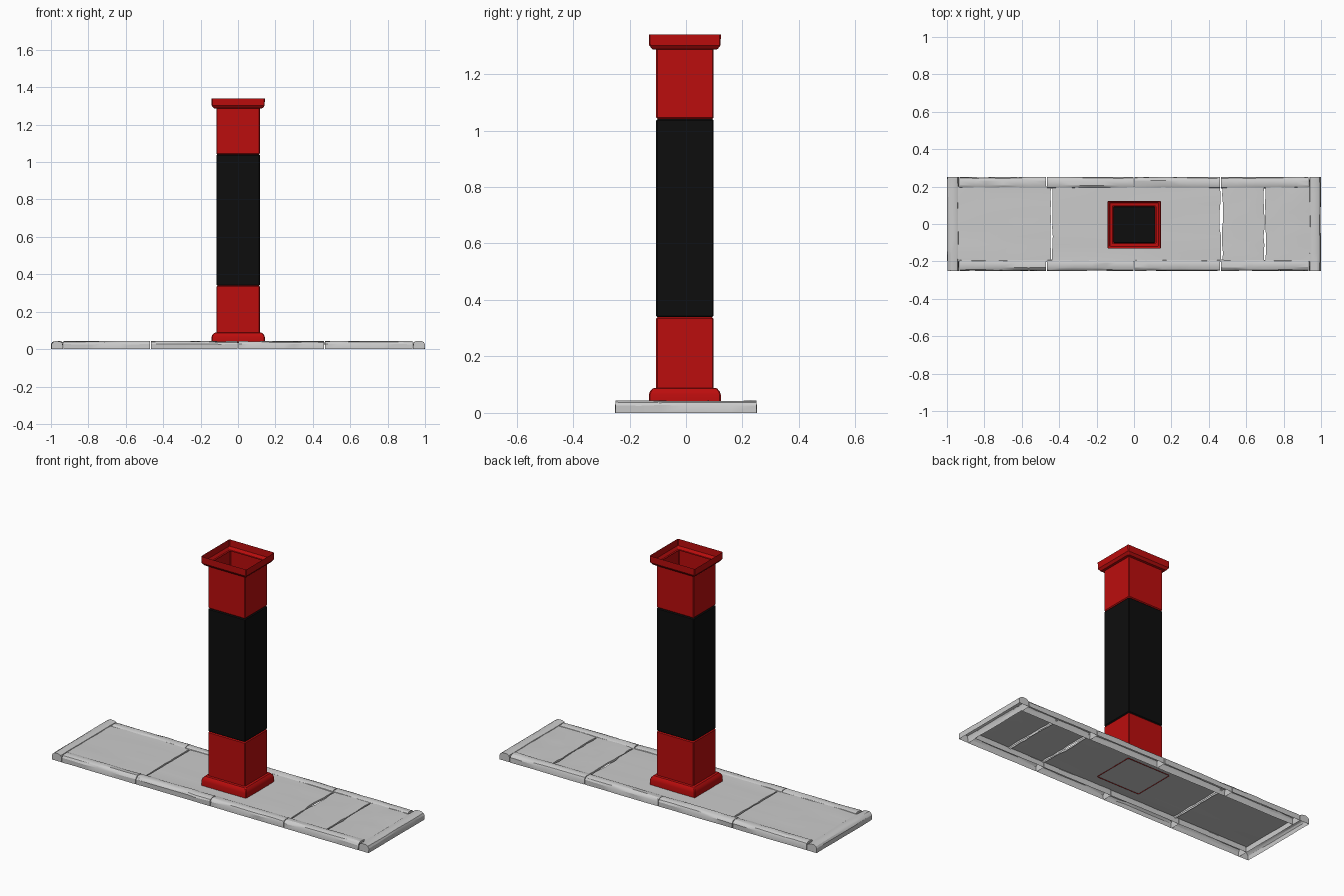
import bpy, bmesh, math, random

if "Cube" in bpy.data.objects:
    bpy.data.objects.remove(bpy.data.objects["Cube"])

random.seed(4)
CY = -0.004  # post centre in y


def material(name, rgb):
    m = bpy.data.materials.new(name)
    m.diffuse_color = (*rgb, 1)
    m.use_nodes = True
    m.node_tree.nodes["Principled BSDF"].inputs["Base Color"].default_value = m.diffuse_color
    return m


RED = material("red_paint", (0.5, 0.004, 0.004))
BLACK = material("black_paint", (0.004, 0.004, 0.004))


def finish(name, bm, mat=None):
    me = bpy.data.meshes.new(name)
    bm.to_mesh(me)
    bm.free()
    me.shade_smooth()
    me.set_sharp_from_angle(angle=math.radians(28))
    ob = bpy.data.objects.new(name, me)
    bpy.context.collection.objects.link(ob)
    if mat:
        me.materials.append(mat)
    return ob


def face_up(bm):
    # make an open-bottomed shell point outward
    bmesh.ops.recalc_face_normals(bm, faces=bm.faces)
    bm.normal_update()
    if sum(f.normal.z * f.calc_area() for f in bm.faces) < 0:
        bmesh.ops.reverse_faces(bm, faces=bm.faces)


def square_loft(name, profile, mat, closed=False):
    # profile: (offset from the shaft side, height)
    bm = bmesh.new()
    c, rings = 0.004, []
    for d, z in profile:
        a, b = 0.1165 + d, 0.1015 + d
        pts = [(a, -b + c), (a, b - c), (a - c, b), (-a + c, b),
               (-a, b - c), (-a, -b + c), (-a + c, -b), (a - c, -b)]
        rings.append([bm.verts.new((x + 0.001, y + CY, z)) for x, y in pts])
    for lo, hi in zip(rings, rings[1:]):
        for i in range(8):
            j = (i + 1) % 8
            bm.faces.new((lo[i], lo[j], hi[j], hi[i]))
    if closed:
        bm.faces.new(rings[0][::-1])
        bm.faces.new(rings[-1])
    return finish(name, bm, mat)


# post: red ends, black middle, flared foot and open flared cap
square_loft("lower_post", [(0, 0.05), (0, 0.334), (-0.006, 0.34)], RED)
square_loft("middle_post", [(-0.006, 0.338), (0, 0.344), (0, 1.036), (-0.006, 1.042)], BLACK, True)
square_loft("upper_post", [(-0.006, 1.04), (0, 1.046), (0, 1.292)], RED)
square_loft("post_cap", [(0, 1.287), (0.014, 1.288), (0.025, 1.302), (0.026, 1.34)], RED)
square_loft("post_foot", [(0.026, 0.033), (0.026, 0.064), (0.022, 0.076),
                          (0.012, 0.087), (0, 0.089)], RED)


def trim(name, place, t0, t1, width):
    # worn stone edging: rounded shell, open underneath
    prof = [(0, 0), (0, 0.028), (0.006, 0.038), (0.018, 0.044),
            (width - 0.016, 0.044), (width - 0.005, 0.039), (width, 0.03), (width, 0)]
    n = 6
    bm = bmesh.new()
    rows = []
    for k in range(n + 1):
        dt = random.uniform(-0.015, 0.015) if 0 < k < n else 0
        t = t0 + (t1 - t0) * k / n + dt
        row = []
        for u, z in prof:
            ju = random.uniform(0, 0.003) * (1 if u < width / 2 else -1)
            jz = -random.uniform(0, 0.003) if z else 0
            x, y = place(t, u + ju)
            row.append(bm.verts.new((x, y, z + jz)))
        rows.append(row)
    for a, b in zip(rows, rows[1:]):
        for i in range(len(prof) - 1):
            bm.faces.new((a[i], a[i + 1], b[i + 1], b[i]))
    bm.faces.new(rows[0])
    bm.faces.new(rows[-1])
    face_up(bm)
    return finish(name, bm)


# edging along front and back, then across both ends
cuts = [-0.935, -0.468, 0.0, 0.463, 0.935]
for label, s in (("front", -1), ("back", 1)):
    for i, (a, b) in enumerate(zip(cuts, cuts[1:])):
        trim(f"{label}_edging_{i + 1}", lambda t, u, s=s: (t, s * (0.252 - u)),
             a + 0.002, b - 0.002, 0.063)
for label, s in (("left", -1), ("right", 1)):
    trim(f"{label}_end_edging", lambda t, u, s=s: (s * (1 - u), t), -0.25, 0.25, 0.065)


def slab(name, x0, x1, worn0, worn1):
    # floor slab with chipped broken edges
    nx, ny = 5, 9
    bm = bmesh.new()
    g = []
    for i in range(nx + 1):
        col = []
        for j in range(ny + 1):
            x = x0 + (x1 - x0) * i / nx
            if i == 0:
                x += random.uniform(0, worn0)
            if i == nx:
                x -= random.uniform(0, worn1)
            z = 0.037 + random.uniform(-0.0015, 0.0015)
            if i in (0, nx):
                z -= 0.002
            col.append(bm.verts.new((x, -0.2 + 0.4 * j / ny, z)))
        g.append(col)
    for i in range(nx):
        for j in range(ny):
            bm.faces.new((g[i][j], g[i + 1][j], g[i + 1][j + 1], g[i][j + 1]))
    # broken edge lips on the inner ends
    for col, flip, worn in ((g[0], False, worn0), (g[-1], True, worn1)):
        if worn:
            low = [bm.verts.new((v.co.x, v.co.y, 0.024)) for v in col]
            for j in range(ny):
                bm.faces.new((col[j], col[j + 1], low[j + 1], low[j]))
    face_up(bm)
    return finish(name, bm)


slab("left_slab", -0.94, -0.442, 0, 0.006)
slab("middle_slab", -0.44, 0.468, 0.006, 0.012)
slab("right_slab_inner", 0.47, 0.698, 0.008, 0.008)
slab("right_slab_outer", 0.699, 0.94, 0.008, 0)
